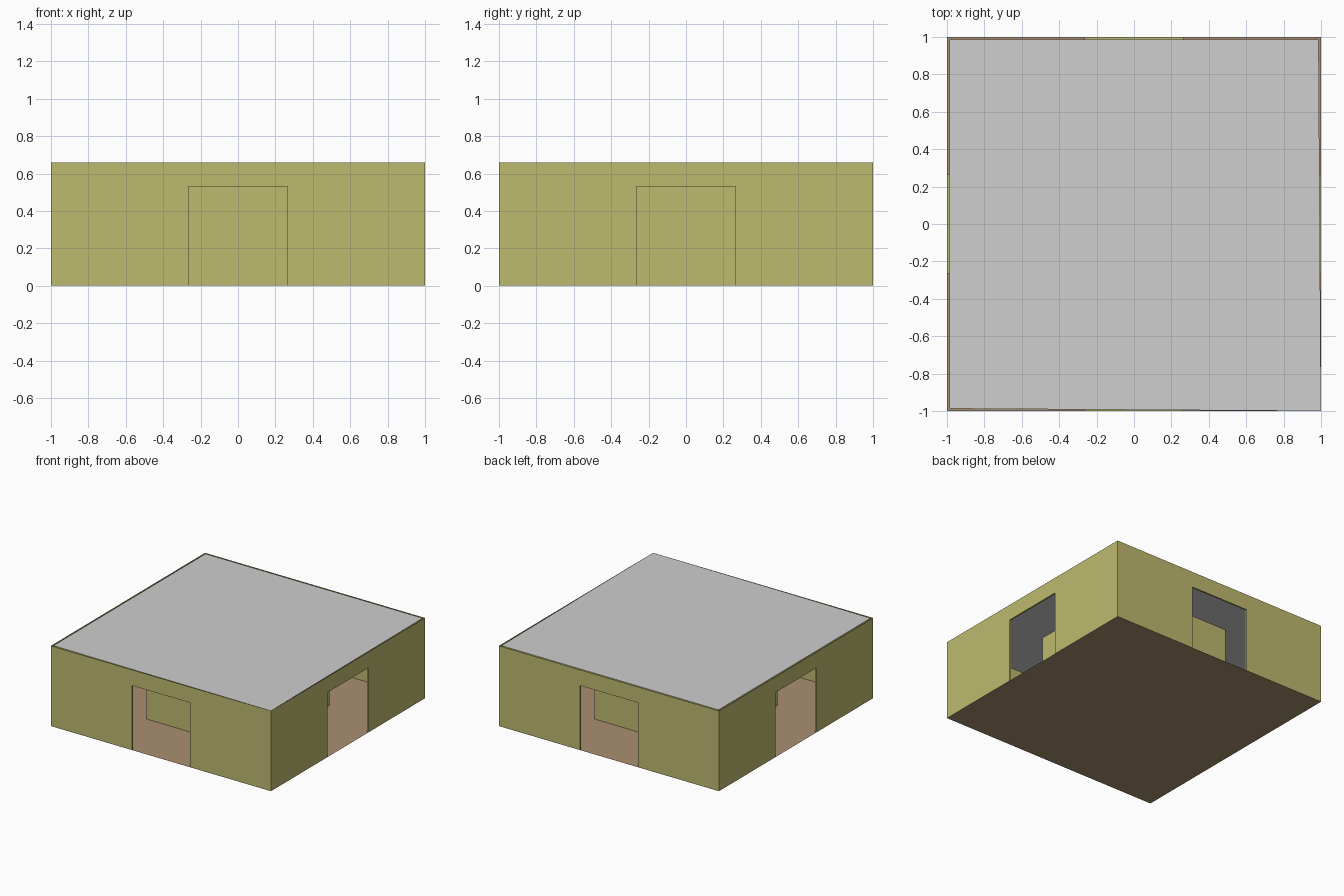
import bpy, bmesh, math
from mathutils import Matrix, Vector

if "Cube" in bpy.data.objects:
    bpy.data.objects.remove(bpy.data.objects["Cube"])

HALF, INNER, HEIGHT = 1.0, 0.987, 0.66   # outer / inner wall faces, wall height
DOOR_W, DOOR_H = 0.265, 0.53             # half width and height of doorways
CORE = 0.49                              # half width of the central room


def material(name, rgb):
    m = bpy.data.materials.new(name)
    m.diffuse_color = (*rgb, 1)
    m.use_nodes = True
    m.node_tree.nodes["Principled BSDF"].inputs["Base Color"].default_value = m.diffuse_color
    return m


olive = material("olive wall", (0.515, 0.491, 0.159))
grey = material("grey roof", (0.62, 0.62, 0.62))
tan = material("tan floor", (0.40, 0.275, 0.165))


def build(name, polygons, mat):
    """Make a flat-shaded object from a list of polygons."""
    bm = bmesh.new()
    for poly in polygons:
        bm.faces.new([bm.verts.new(p) for p in poly])
    bmesh.ops.remove_doubles(bm, verts=bm.verts, dist=0.0005)
    mesh = bpy.data.meshes.new(name)
    bm.to_mesh(mesh)
    bm.free()
    mesh.materials.append(mat)
    obj = bpy.data.objects.new(name, mesh)
    bpy.context.collection.objects.link(obj)
    return obj


def four_sides(polys):
    """Repeat the front polygons around the z axis."""
    out = []
    for k in range(4):
        rot = Matrix.Rotation(k * math.pi / 2, 3, 'Z')
        out += [[rot @ Vector(p) for p in poly] for poly in polys]
    return out


def wall_outline(half):
    """Front wall outline with a doorway notch, facing -y."""
    pts = [(-half, 0), (-DOOR_W, 0), (-DOOR_W, DOOR_H), (DOOR_W, DOOR_H),
           (DOOR_W, 0), (half, 0), (half, HEIGHT), (-half, HEIGHT)]
    return [(x, -half, z) for x, z in pts]


# Outer walls: outer skin, inner skin, door jambs and lintels (open on top)
outer, inner = wall_outline(HALF), wall_outline(INNER)
reveals = [[outer[i + 1], outer[i], inner[i], inner[i + 1]] for i in (1, 2, 3)]
build("outer_walls", four_sides([outer, inner[::-1]] + reveals), olive)

# Central closed room reaching the ceiling
side = [(-CORE, -CORE, 0), (CORE, -CORE, 0),
        (CORE, -CORE, HEIGHT), (-CORE, -CORE, HEIGHT)]
build("core_walls", four_sides([side]), olive)

# Floor sheet
build("floor", [[(-HALF, -HALF, 0), (HALF, -HALF, 0),
                 (HALF, HALF, 0), (-HALF, HALF, 0)]], tan)

# Roof sheet, sitting between the inner skins and touching one outer corner
build("roof", [[(-INNER, -INNER, HEIGHT), (HALF, -HALF, HEIGHT),
                (INNER, INNER, HEIGHT), (-INNER, INNER, HEIGHT)]], grey)
